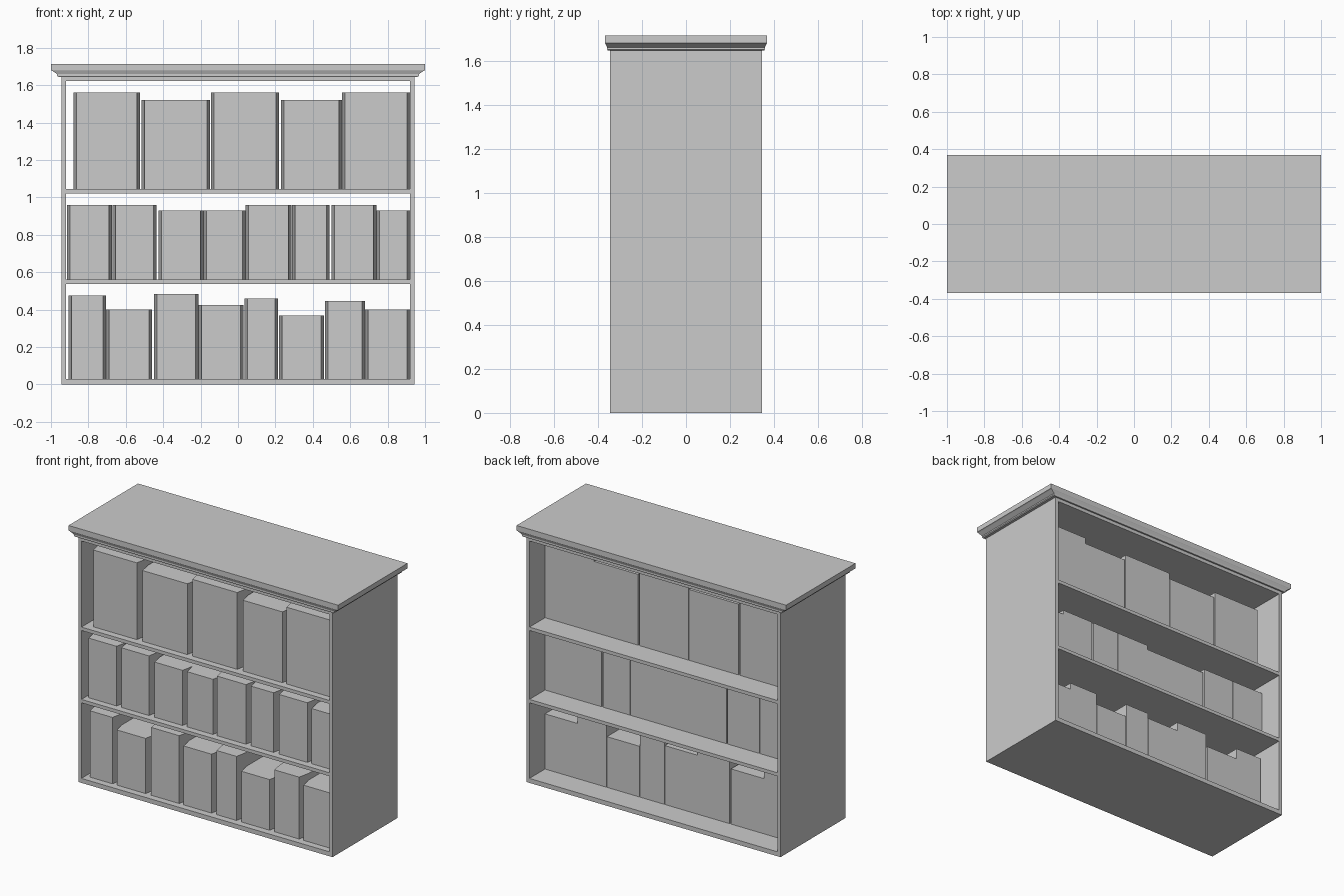
import bpy, bmesh

if "Cube" in bpy.data.objects:
    bpy.data.objects.remove(bpy.data.objects["Cube"])

def make(name, bm):
    bmesh.ops.recalc_face_normals(bm, faces=bm.faces)
    me = bpy.data.meshes.new(name)
    bm.to_mesh(me)
    bm.free()
    ob = bpy.data.objects.new(name, me)
    bpy.context.collection.objects.link(ob)
    return ob

def loft(name, rings):
    """Closed solid through a stack of equal-length point rings."""
    bm = bmesh.new()
    loops = [[bm.verts.new(p) for p in r] for r in rings]
    n = len(loops[0])
    for a, b in zip(loops, loops[1:]):
        for i in range(n):
            j = (i + 1) % n
            bm.faces.new((a[i], a[j], b[j], b[i]))
    bm.faces.new(loops[0])
    bm.faces.new(loops[-1])
    return make(name, bm)

def rect(x0, x1, y, z):
    return [(x0, -y, z), (x1, -y, z), (x1, y, z), (x0, y, z)]

def box(name, x0, x1, y, z0, z1):
    return loft(name, [rect(x0, x1, y, z0), rect(x0, x1, y, z1)])

# Case: two sides, bottom, top and two shelves, open front and back
W, IN, D = 0.943, 0.92, 0.345
for s, label in ((-1, "left"), (1, "right")):
    box(label + "_side", min(s * W, s * IN), max(s * W, s * IN), D, 0, 1.645)
for name, z0, z1 in (("bottom_panel", 0, 0.03), ("lower_shelf", 0.537, 0.56),
                     ("upper_shelf", 1.022, 1.045), ("top_panel", 1.622, 1.645)):
    box(name, -IN, IN, D, z0, z1)

# Crown moulding: stepped profile (half width, half depth, height)
profile = [(0.96, 0.355, 1.645), (0.967, 0.358, 1.65), (0.967, 0.358, 1.659),
           (0.993, 0.366, 1.677), (1.0, 0.368, 1.68), (1.0, 0.368, 1.714)]
loft("crown", [rect(-x, x, y, z) for x, y, z in profile])

# Books: front edges narrow slightly towards the spine
def book(name, x0, x1, z0, z1, front=-0.30, back=0.18, inset=0.016, depth=0.08):
    outline = [(x0 + inset, front), (x1 - inset, front), (x1, front + depth),
               (x1, back), (x0, back), (x0, front + depth)]
    loft(name, [[(x, y, z) for x, y in outline] for z in (z0, z1)])

rows = {
    "top": (1.045, [(-.88, -.525, 1.56), (-.515, -.15, 1.52), (-.145, .22, 1.56),
                    (.23, .555, 1.52), (.555, .92, 1.56)]),
    "middle": (0.56, [(-.915, -.675, .96), (-.67, -.435, .96), (-.425, -.185, .93),
                      (-.185, .04, .93), (.04, .285, .96), (.29, .49, .96),
                      (.5, .74, .96), (.74, .92, .93)]),
    "bottom": (0.03, [(-.905, -.705, .475), (-.705, -.46, .40), (-.45, -.21, .485),
                      (-.21, .03, .425), (.035, .215, .46), (.22, .46, .37),
                      (.465, .68, .445), (.68, .92, .40)]),
}
for row, (z0, books) in rows.items():
    for i, (x0, x1, z1) in enumerate(books, 1):
        book(f"{row}_book_{i}", x0, x1, z0, z1)
